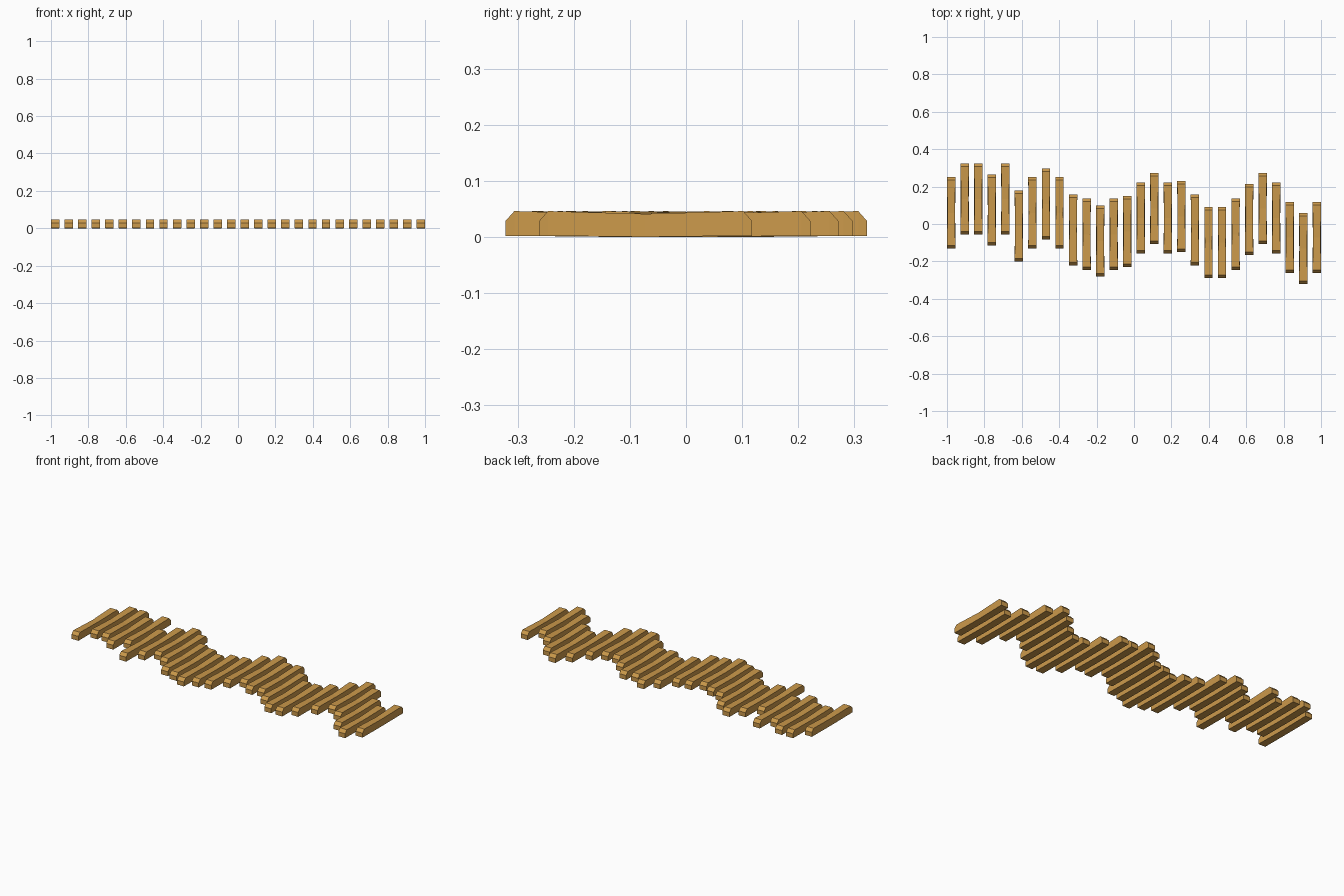
import bpy, bmesh

if "Cube" in bpy.data.objects:
    bpy.data.objects.remove(bpy.data.objects["Cube"])

LENGTH, WIDTH, HEIGHT = 0.38, 0.045, 0.046
COUNT = 28
# y of the rear end of each plank, from left to right
REAR = [0.25, 0.323, 0.323, 0.265, 0.323, 0.18, 0.25, 0.297, 0.25, 0.158,
        0.135, 0.10, 0.135, 0.15, 0.222, 0.272, 0.222, 0.23, 0.158, 0.09,
        0.09, 0.135, 0.215, 0.272, 0.222, 0.118, 0.058, 0.118]

wood = bpy.data.materials.new("wood")
wood.diffuse_color = (0.6, 0.32, 0.07, 1)
wood.use_nodes = True
wood.node_tree.nodes["Principled BSDF"].inputs["Base Color"].default_value = wood.diffuse_color

# One plank: chamfered upper ends, slightly waisted and dipped in the middle
h, w = LENGTH / 2, WIDTH / 2
# (y, lower z, upper z, lower half width, upper half width)
SECTIONS = [
    (-h, 0.002, 0.028, w, w),
    (-h + 0.016, 0.002, HEIGHT, w, w),
    (0, 0.0, 0.041, w - 0.001, w - 0.003),
    (h - 0.016, 0.002, HEIGHT, w, w),
    (h, 0.002, 0.028, w, w),
]
bm = bmesh.new()
rings = []
for y, lo, hi, wl, wu in SECTIONS:
    rings.append([bm.verts.new(p) for p in
                  ((-wl, y, lo), (wl, y, lo), (wu, y, hi), (-wu, y, hi))])
for a, b in zip(rings, rings[1:]):
    for i in range(4):
        j = (i + 1) % 4
        bm.faces.new((a[i], a[j], b[j], b[i]))
bm.faces.new(rings[0])
bm.faces.new(rings[-1])
bmesh.ops.recalc_face_normals(bm, faces=bm.faces)
mesh = bpy.data.meshes.new("plank")
bm.to_mesh(mesh)
bm.free()
mesh.materials.append(wood)

# Row of staggered planks forming a winding walkway
step = (2 - WIDTH) / (COUNT - 1)
for i, rear in enumerate(REAR):
    plank = bpy.data.objects.new(f"plank_{i + 1:02d}", mesh)
    plank.location = (-1 + w + i * step, rear - h, 0)
    bpy.context.collection.objects.link(plank)
